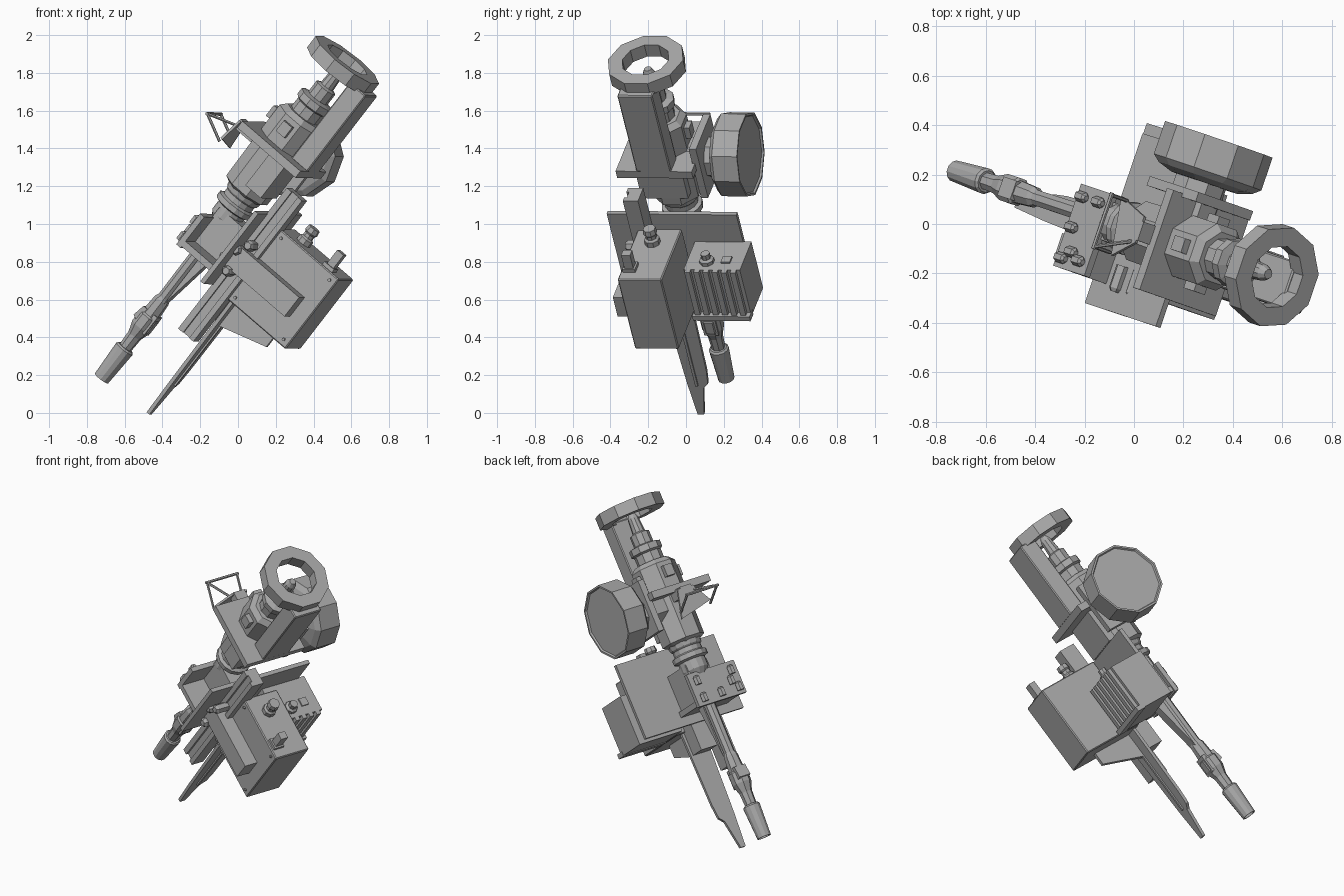
import bpy, bmesh, math
from mathutils import Matrix, Vector

cube = bpy.data.objects.get("Cube")
if cube:
    bpy.data.objects.remove(cube, do_unlink=True)

grey = bpy.data.materials.new("gunmetal_grey")
grey.use_nodes = True
TONE = (0.4, 0.4, 0.4, 1)
grey.diffuse_color = TONE
grey.node_tree.nodes["Principled BSDF"].inputs["Base Color"].default_value = TONE

# Tilted frame: x runs along the barrel to the rear, y to the underside, z to the drum side
along = Vector((0.599, -0.197, 0.776)).normalized()
side = Vector((0.322, 0.946, -0.01))
side = (side - along * side.dot(along)).normalized()
under = side.cross(along)
FRAME = Matrix.Translation((-0.523, 0.148, 0.441)) @ Matrix((along, under, side)).transposed().to_4x4()


def finish(name, bm):
    bmesh.ops.recalc_face_normals(bm, faces=bm.faces)
    mesh = bpy.data.meshes.new(name)
    bm.to_mesh(mesh)
    bm.free()
    mesh.transform(FRAME)
    mesh.materials.append(grey)
    obj = bpy.data.objects.new(name, mesh)
    bpy.context.collection.objects.link(obj)
    return obj


def box(name, a, b, c, bevel=0):
    """Box from three (low, high) ranges in the tilted frame."""
    bm = bmesh.new()
    mid = [(r[0] + r[1]) / 2 for r in (a, b, c)]
    size = [r[1] - r[0] for r in (a, b, c)]
    bmesh.ops.create_cube(bm, size=1, matrix=Matrix.Translation(mid) @ Matrix.Diagonal((*size, 1)))
    if bevel:
        bmesh.ops.bevel(bm, geom=bm.edges[:], offset=bevel, segments=1, affect='EDGES')
    return finish(name, bm)


def lathe(name, profile, sides, origin=(0, 0, 0), axis='X', closed=False):
    """Turn (distance, radius) points round a local axis."""
    bm = bmesh.new()
    rings = []
    for d, r in profile:
        ring = []
        for i in range(sides):
            t = math.tau * (i + 0.5) / sides
            p, q = r * math.cos(t), r * math.sin(t)
            ring.append(bm.verts.new(Vector(origin) + Vector((d, p, q) if axis == 'X' else (p, q, d))))
        rings.append(ring)
    pairs = list(zip(rings, rings[1:]))
    if closed:
        pairs.append((rings[-1], rings[0]))
    else:
        bm.faces.new(rings[0])
        bm.faces.new(rings[-1])
    for lo, hi in pairs:
        for i in range(sides):
            j = (i + 1) % sides
            bm.faces.new((lo[i], lo[j], hi[j], hi[i]))
    return finish(name, bm)


def slab(name, outline, low, high, plane='AB'):
    """Extruded outline, in the along/under plane or the along/side plane."""
    bm = bmesh.new()
    place = (lambda p, h: (p[0], p[1], h)) if plane == 'AB' else (lambda p, h: (p[0], h, p[1]))
    lo = [bm.verts.new(place(p, low)) for p in outline]
    hi = [bm.verts.new(place(p, high)) for p in outline]
    bm.faces.new(lo)
    bm.faces.new(hi)
    for i in range(len(lo)):
        j = (i + 1) % len(lo)
        bm.faces.new((lo[i], lo[j], hi[j], hi[i]))
    return finish(name, bm)


def rod(name, start, end, r):
    start, end = Vector(start), Vector(end)
    bm = bmesh.new()
    turn = (end - start).to_track_quat('Z', 'Y').to_matrix().to_4x4()
    bmesh.ops.create_cone(bm, cap_ends=True, segments=6, radius1=r, radius2=r,
                          depth=(end - start).length, matrix=Matrix.Translation((start + end) / 2) @ turn)
    return finish(name, bm)


# Barrel and muzzle
lathe("muzzle", [(-0.3, 0.03), (-0.333, 0.036), (-0.333, 0.044), (-0.13, 0.054), (-0.12, 0.045)], 12)
lathe("barrel", [(-0.13, 0.036), (-0.04, 0.04), (0.02, 0.06), (0.09, 0.06), (0.1, 0.05),
                 (0.2, 0.044), (0.22, 0.034), (0.56, 0.036)], 8)
slab("barrel_shroud", [(0.0, 0.05), (0.05, -0.064), (0.12, -0.05), (0.12, 0.05)], -0.04, 0.04)
slab("gas_tube", [(0.2, 0.03), (0.56, 0.03), (0.56, 0.09)], -0.03, 0.03)

# Front housing with cover plate and bolts
box("front_flange", (0.54, 0.575), (-0.055, 0.2), (-0.24, 0.1))
box("cover_plate", (0.53, 0.74), (-0.06, -0.03), (-0.24, 0.11))
box("front_housing", (0.55, 0.8), (-0.04, 0.2), (-0.08, 0.08))
for i, (a, c) in enumerate([(0.58, -0.2), (0.63, -0.165), (0.69, -0.19), (0.58, 0.06), (0.69, 0.06), (0.58, -0.07)]):
    lathe(f"cover_bolt_{i}", [(-0.03, 0.022), (0.015, 0.022), (0.025, 0.012)], 6, (a, -0.07, c))

# Receiver, turned in stepped sections
lathe("receiver_neck", [(0.72, 0.06), (0.76, 0.085), (0.82, 0.085), (0.83, 0.11), (0.86, 0.11), (0.87, 0.09),
                        (0.9, 0.09), (0.91, 0.1), (0.96, 0.11)], 14)
lathe("receiver_front", [(0.93, 0.1), (0.95, 0.135), (1.24, 0.14)], 8)
lathe("receiver_rear", [(1.24, 0.14), (1.43, 0.14), (1.46, 0.11)], 8)
box("receiver_cheek", (1.0, 1.22), (0.02, 0.13), (-0.16, 0.1))
box("receiver_flange", (1.22, 1.265), (-0.19, 0.23), (-0.225, 0.2))
lathe("rear_cap", [(1.45, 0.085), (1.52, 0.085), (1.53, 0.1), (1.57, 0.1), (1.58, 0.062), (1.65, 0.062),
                   (1.66, 0.04), (1.75, 0.034), (1.78, 0.02)], 10)
for i, (b, c) in enumerate([(-0.13, 0), (0, -0.13), (0, 0.13)]):
    box(f"receiver_lug_{i}", (1.33, 1.4), (b - 0.03, b + 0.03), (c - 0.03, c + 0.03))

# Rear grip and ring
box("grip", (1.26, 1.78), (0.115, 0.23), (-0.11, 0.085), 0.006)
lathe("rear_ring", [(1.762, 0.13), (1.762, 0.21), (1.84, 0.21), (1.84, 0.13)], 10, closed=True)

# Side drum
lathe("side_drum", [(0.27, 0.14), (0.29, 0.2), (0.315, 0.23), (0.455, 0.23), (0.455, 0.218), (0.445, 0.212)], 10, (1.2, 0, 0), 'Z')
lathe("drum_neck", [(0.08, 0.11), (0.29, 0.11)], 8, (1.18, 0, 0), 'Z')
box("drum_plate", (1.03, 1.36), (-0.14, 0.16), (0.185, 0.225))

# Sight: sloping plate and thin frame
slab("sight_plate", [(1.04, 0.11), (1.1, -0.13), (1.22, -0.05), (1.22, 0.06)], -0.255, -0.242, 'AC')
box("sight_foot", (1.17, 1.23), (-0.255, -0.1), (-0.04, 0.04))
for c in (-0.12, 0.1):
    rod("sight_post", (1.08, -0.25, c), (1.15, -0.395, c), 0.008)
rod("sight_bar", (1.15, -0.395, -0.13), (1.15, -0.395, 0.11), 0.009)
rod("sight_stay", (1.15, -0.395, -0.12), (1.19, -0.25, -0.05), 0.008)

# Carrier plate, rail and arm
box("carrier_plate", (0.485, 0.965), (0.195, 0.22), (-0.34, 0.385))
for i, (b0, b1, c0) in enumerate([(0.215, 0.25, -0.185), (0.25, 0.295, -0.17), (0.295, 0.325, -0.185)]):
    box(f"rail_{i}", (0.18, 1.14), (b0, b1), (c0, -0.1))
box("side_arm", (0.615, 0.745), (0.2, 0.65), (-0.235, -0.13))
for i, (a, b) in enumerate([(0.65, 0.19), (0.72, 0.22), (0.78, 0.26), (0.6, 0.25)]):
    lathe(f"arm_bolt_{i}", [(-0.26, 0.02), (-0.245, 0.03), (-0.15, 0.03)], 6, (a, b, 0), 'Z')

# Main box with knobs and corner rivets
box("main_box", (0.465, 0.94), (0.31, 0.738), (-0.145, 0.1), 0.006)
for a in (0.5, 0.905):
    for b in (0.35, 0.7):
        lathe("rivet", [(-0.155, 0.009), (-0.14, 0.009)], 6, (a, b, 0), 'Z')
lathe("round_knob", [(0.93, 0.042), (0.97, 0.042), (0.98, 0.03), (1.0, 0.03), (1.01, 0.038), (1.04, 0.034)], 8, (0, 0.43, -0.03))
box("lever_base", (0.93, 0.96), (0.61, 0.68), (-0.13, -0.06))
box("lever_knob", (0.95, 1.05), (0.625, 0.67), (-0.12, -0.07))

# Second box with cooling slats
box("second_box", (0.465, 0.78), (0.215, 0.455), (0.115, 0.43))
for i in range(6):
    c = 0.125 + i * 0.051
    slab(f"slat_{i}", [(0.48, 0.45), (0.48, 0.478), (0.78, 0.478), (0.78, 0.45)], c, c + 0.03)
box("lower_lip", (0.46, 0.49), (0.43, 0.49), (0.112, 0.433))
lathe("second_knob", [(0.77, 0.04), (0.8, 0.04), (0.81, 0.025), (0.84, 0.025)], 8, (0, 0.39, 0.23))
box("second_latch", (0.77, 0.79), (0.35, 0.4), (0.31, 0.36))

# Blade with raised rib and its bracket
outline = [(0.55, -0.1), (0.55, 0.06), (0.0, 0.05), (-0.09, 0.04), (-0.12, 0.01),
           (-0.3, -0.025), (-0.3, -0.06), (-0.09, -0.075)]
slab("blade", outline, 0.325, 0.345, 'AC')
box("blade_rib", (-0.1, 0.5), (0.343, 0.354), (-0.03, -0.015))
box("blade_mount", (0.32, 0.5), (0.215, 0.33), (-0.08, 0.04))
slab("blade_bracket", [(0.49, 0.33), (0.3, 0.33), (0.385, 0.62), (0.49, 0.62)], -0.04, -0.015)
